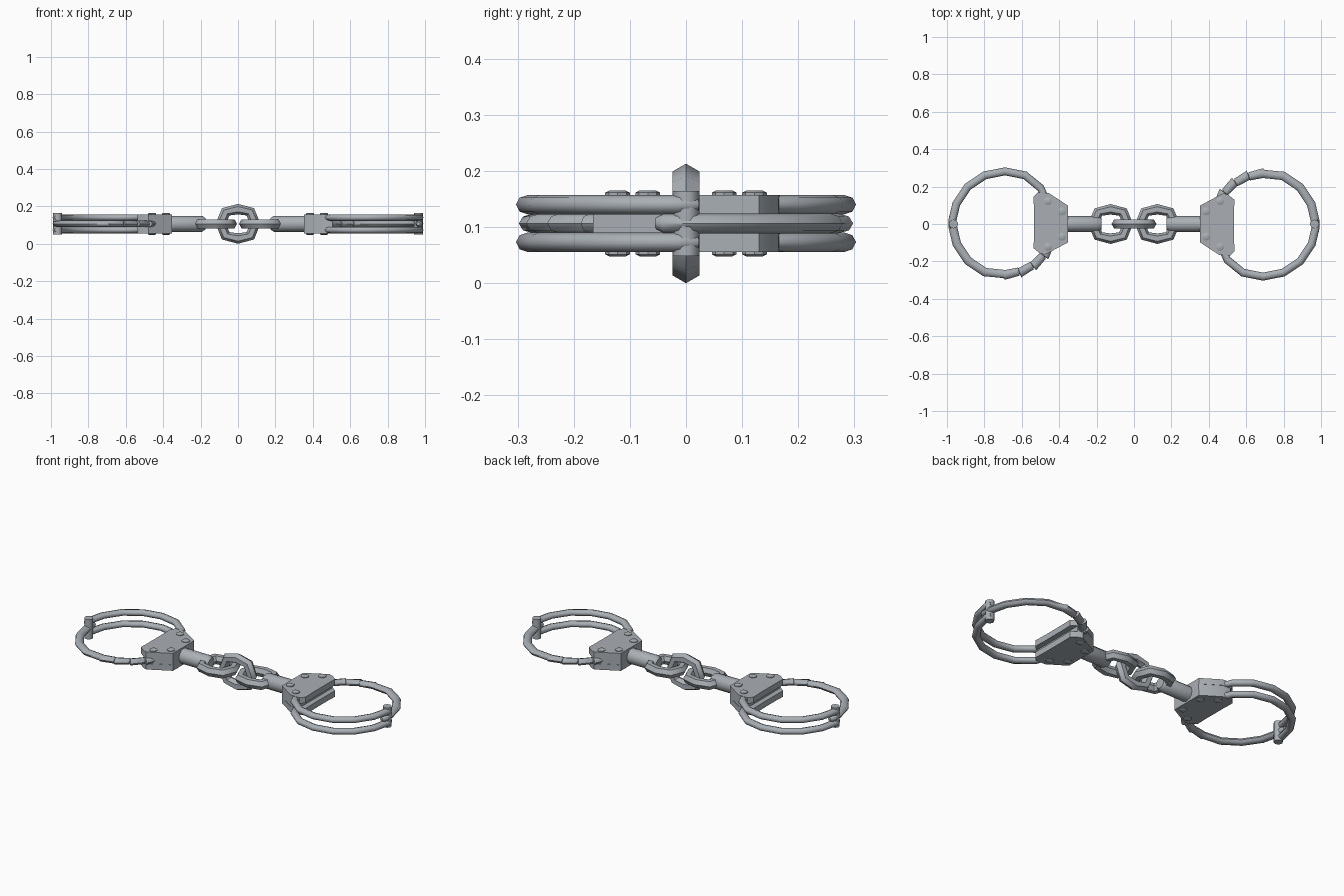
import bpy, bmesh, math
from mathutils import Vector, Matrix

if "Cube" in bpy.data.objects:
    bpy.data.objects.remove(bpy.data.objects["Cube"])

Z = 0.1065          # mid height
CX = 0.69           # ring centre of each cuff
UP = Vector((0, 0, 1))

steel = bpy.data.materials.new("steel grey")
steel.diffuse_color = (0.40, 0.43, 0.46, 1)
steel.use_nodes = True
steel.node_tree.nodes["Principled BSDF"].inputs["Base Color"].default_value = steel.diffuse_color


def finish(name, bm, turn=0.0, angle=40):
    bmesh.ops.recalc_face_normals(bm, faces=bm.faces)
    bm.transform(Matrix.Rotation(turn, 4, 'Z'))
    me = bpy.data.meshes.new(name)
    bm.to_mesh(me)
    bm.free()
    me.materials.append(steel)
    ob = bpy.data.objects.new(name, me)
    bpy.context.collection.objects.link(ob)
    bpy.ops.object.select_all(action='DESELECT')
    ob.select_set(True)
    bpy.context.view_layer.objects.active = ob
    bpy.ops.object.shade_smooth_by_angle(angle=math.radians(angle))
    return ob


def sweep(bm, stations, sides, closed=False):
    """Loft through (centre, half-width vector, half-height vector) stations."""
    rings = []
    for c, u, v in stations:
        rings.append([bm.verts.new(c + u * math.cos(a) + v * math.sin(a))
                      for a in (2 * math.pi * k / sides for k in range(sides))])
    pairs = list(zip(rings, rings[1:]))
    if closed:
        pairs.append((rings[-1], rings[0]))
    else:
        bm.faces.new(rings[0])
        bm.faces.new(rings[-1])
    for a, b in pairs:
        for k in range(sides):
            j = (k + 1) % sides
            bm.faces.new((a[k], a[j], b[j], b[k]))


def arc(steps, z, half):
    """Stations around the ring from (angle, inner radius, outer radius, height factor)."""
    out = []
    for deg, r0, r1, h in steps:
        d = Vector((math.cos(math.radians(deg)), math.sin(math.radians(deg)), 0))
        out.append((Vector((CX, 0, z)) + d * (r0 + r1) / 2, d * (r1 - r0) / 2, UP * half * h))
    return out


def cylinder(bm, x, y, z0, z1, r, sides):
    bmesh.ops.create_cone(bm, cap_ends=True, segments=sides, radius1=r, radius2=r, depth=z1 - z0,
                          matrix=Matrix.Translation((x, y, (z0 + z1) / 2)))


def slab(bm, outline, z0, z1):
    low = [bm.verts.new((x, y, z0)) for x, y in outline]
    high = [bm.verts.new((x, y, z1)) for x, y in outline]
    bm.faces.new(low)
    bm.faces.new(high)
    for k in range(len(low)):
        j = (k + 1) % len(low)
        bm.faces.new((low[k], low[j], high[j], high[k]))


def link(name, cx, upright):
    """Octagonal chain link with a six-sided bar whose ridge points outward."""
    side = UP if upright else Vector((0, 1, 0))
    flat = Vector((0, 1, 0)) if upright else UP
    path = [(0.092, 0), (0.066, 0.064), (0, 0.0785), (-0.066, 0.064),
            (-0.092, 0), (-0.066, -0.064), (0, -0.0785), (0.066, -0.064)]
    st = []
    for a, b in path:
        p = Vector((a, 0, 0)) + side * b
        st.append((Vector((cx, 0, Z)) + p, p.normalized() * 0.028, flat * 0.028))
    bm = bmesh.new()
    sweep(bm, st, 6, True)
    finish(name, bm, 0, 50)


def cuff(tag, turn):
    # paired fixed arms, rounded at the hinge
    bm = bmesh.new()
    steps = [(212, .235, .275, .9), (225, .25, .292, 1)]
    steps += [(a, .26, .303, 1) for a in (247.5, 270, 292.5, 315, 337.5, 356)]
    steps += [(361, .263, .301, .95), (364.5, .27, .292, .6)]
    for s in (-1, 1):
        sweep(bm, arc(steps, Z + s * 0.0335, 0.0175), 8)
    finish("fixed_arms_" + tag, bm, turn, 60)

    # single swinging arm with ratchet teeth on its outer edge
    bm = bmesh.new()
    steps = [(-11, .27, .29, .6), (-8, .263, .301, 1)]
    steps += [(a, .255, .302, 1) for a in (4, 22.5, 45, 67.5)]
    steps += [(88, .245, .289, 1)]
    for a in (90, 107, 124, 141):
        steps += [(a, .246, .298, 1), (a + 15.5, .243, .287, 1), (a + 16.5, .242, .278, 1)]
    sweep(bm, arc(steps, Z, 0.0175), 8)
    finish("swinging_arm_" + tag, bm, turn, 50)

    # hinge pin
    bm = bmesh.new()
    cylinder(bm, 0.965, 0, Z - 0.058, Z + 0.058, 0.024, 10)
    finish("hinge_pin_" + tag, bm, turn)

    # lock housing: two cheek plates with a recessed core
    outline = [(.352, -.098), (.455, -.165), (.515, -.168), (.537, -.145), (.535, -.07),
               (.535, .07), (.537, .13), (.505, .155), (.478, .165), (.352, .098)]
    bm = bmesh.new()
    for s in (-1, 1):
        z0, z1 = sorted((Z + s * 0.0165, Z + s * 0.051))
        slab(bm, outline, z0, z1)
    finish("cheek_plates_" + tag, bm, turn)
    bm = bmesh.new()
    slab(bm, [(min(x, .505), y * .985) for x, y in outline if x < .53], Z - 0.018, Z + 0.018)
    finish("lock_core_" + tag, bm, turn)

    # rivets on both cheeks
    bm = bmesh.new()
    for x, y in ((.46, .122), (.385, .068), (.385, -.068), (.46, -.122)):
        for s in (-1, 1):
            st = [(Vector((x, y, Z + s * h)), Vector((r, 0, 0)), Vector((0, r, 0)))
                  for h, r in ((.045, .022), (.055, .022), (.059, .014))]
            sweep(bm, st, 8)
    finish("rivets_" + tag, bm, turn)

    # round shank toward the chain, chamfered at its end
    bm = bmesh.new()
    st = [(Vector((x, 0, Z)), Vector((0, r, 0)), UP * r)
          for x, r in ((.174, .030), (.192, .043), (.37, .043))]
    sweep(bm, st, 12)
    finish("shank_" + tag, bm, turn)


cuff("right", 0)
cuff("left", math.pi)

# three interlocked chain links
link("centre_link", 0, True)
link("right_link", 0.125, False)
link("left_link", -0.125, False)
